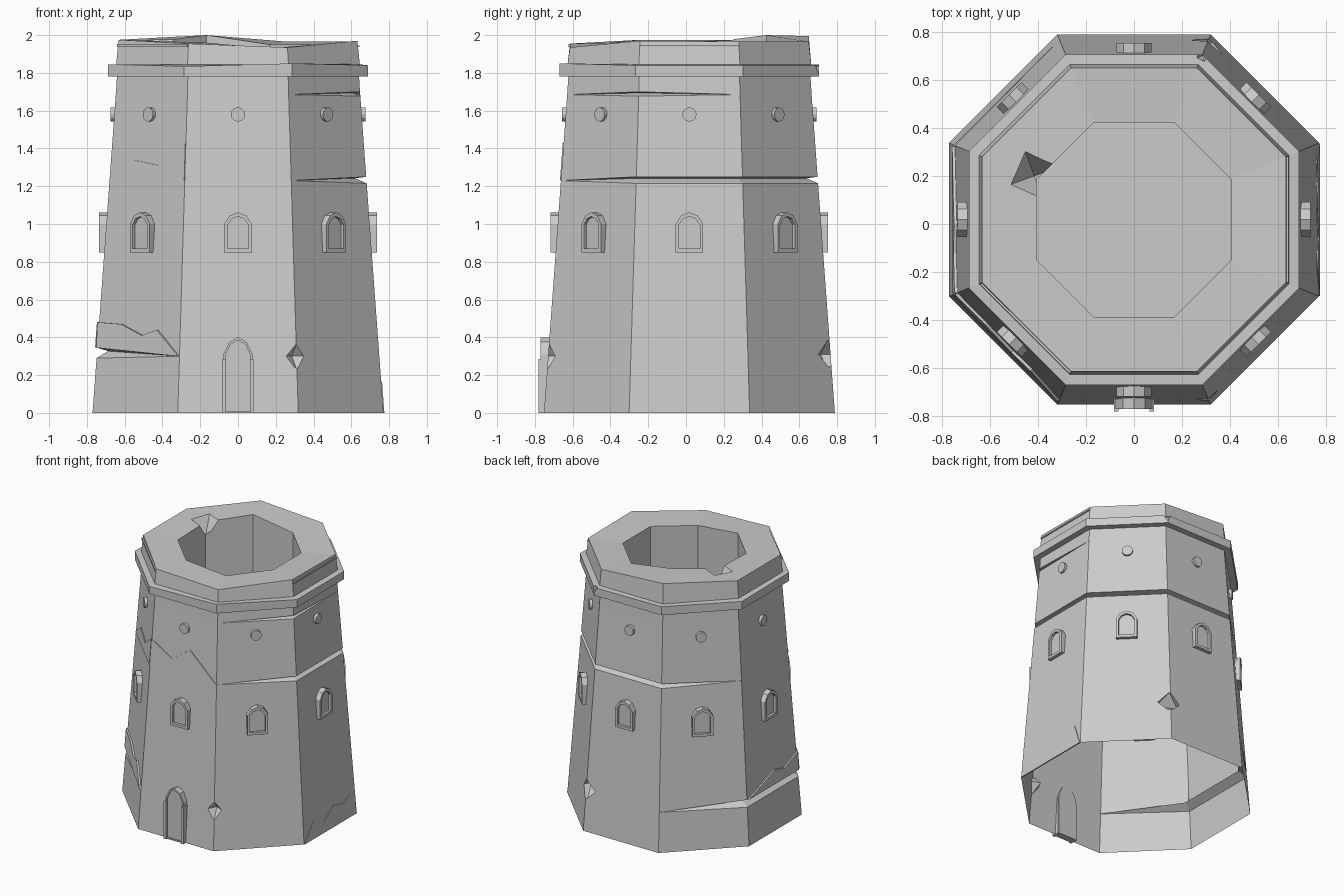
import bpy, bmesh
from math import sin, cos, tan, pi, radians

if "Cube" in bpy.data.objects:
    bpy.data.objects.remove(bpy.data.objects["Cube"])

CY = 0.018                       # tower axis offset in y
H = radians(22.5)


def wall(z):                     # tapering apothem of the wall
    return 0.77 - 0.073 * z


def loft(name, rings):
    """Skin closed rings of points, cap both ends, merge coincident points."""
    bm = bmesh.new()
    vs = [[bm.verts.new(p) for p in r] for r in rings]
    n = len(vs[0])
    for a, b in zip(vs, vs[1:]):
        for i in range(n):
            j = (i + 1) % n
            bm.faces.new((a[i], a[j], b[j], b[i]))
    bm.faces.new(vs[0][::-1])
    bm.faces.new(vs[-1])
    bmesh.ops.remove_doubles(bm, verts=bm.verts, dist=1e-4)
    bmesh.ops.recalc_face_normals(bm, faces=bm.faces)
    me = bpy.data.meshes.new(name)
    bm.to_mesh(me)
    bm.free()
    ob = bpy.data.objects.new(name, me)
    bpy.context.collection.objects.link(ob)
    return ob


def oct_ring(zs, aps):
    """Octagon ring, height and apothem given per corner (or one for all)."""
    zs = zs if isinstance(zs, list) else [zs] * 8
    aps = aps if isinstance(aps, list) else [aps] * 8
    return [(a / cos(H) * cos(H + i * pi / 4), CY + a / cos(H) * sin(H + i * pi / 4), z)
            for i, (z, a) in enumerate(zip(zs, aps))]


def groove(z, down, up, depth, w):
    """Three rings forming a V groove that fades where the corner weight is 0."""
    lo, hi = [z - down * k for k in w], [z + up * k for k in w]
    return [oct_ring(lo, [wall(q) for q in lo]),
            oct_ring([z + up * .6 * k for k in w], [wall(z) - depth * k for k in w]),
            oct_ring(hi, [wall(q) for q in hi])]


def relief(name, face, layers):
    """Loft outlines (u, z) at distances d from the axis on one side of the tower.
    A distance may be a function of z."""
    t = face * pi / 4
    rings = []
    for pts, d in layers:
        ring = []
        for u, z in pts:
            r = d(z) if callable(d) else d
            ring.append((r * cos(t) - u * sin(t), CY + r * sin(t) + u * cos(t), z))
        rings.append(ring)
    return loft(name, rings)


def arch(hw, z0, zs, zt):
    return [(-hw, z0), (hw, z0), (hw, zs), (hw * .6, zs + (zt - zs) * .72), (0, zt),
            (-hw * .6, zs + (zt - zs) * .72), (-hw, zs)]


def rect(u0, u1, z0, z1):
    return [(u0, z0), (u1, z0), (u1, z1), (u0, z1)]


# Tower body: grooved wall, ledge, uneven parapet and sunken roof
top = [1.965, 1.965, 1.995, 1.975, 1.975, 1.955, 1.935, 1.97]
inner = [1.95, 1.95, 2.0, 1.97, 1.96, 1.96, 1.93, 1.95]
rings = [oct_ring(0, wall(0))]
rings += groove(0.30, .01, .045, .06, [0, 0, 0, 1, 1, 0, 0, 0])
rings += groove(1.23, .015, .02, .06, [1, 1, 1, 0, 0, 0, 0, 1])
rings += groove(1.685, .008, .015, .04, [0, 0, 0, 0, 0, 0, 0, 1])
rings += [oct_ring(1.78, .641), oct_ring(1.78, .687),
          oct_ring([1.84, 1.84, 1.845, 1.84, 1.845, 1.835, 1.85, 1.84], .687),
          oct_ring(1.845, .645), oct_ring(top, .632),
          oct_ring(inner, .405), oct_ring(1.5, .405)]
tower = loft("tower_body", rings)

# Chipped corners
chips = [(.31, -.73, .30, .07, .07), (.31, .75, .31, .11, .08),
         (-.415, .20, 1.99, .12, .14), (.285, .70, 1.835, .03, .04)]
for n, (x, y, z, r, h) in enumerate(chips):
    bm = bmesh.new()
    bmesh.ops.create_uvsphere(bm, u_segments=4, v_segments=2, radius=1)
    for v in bm.verts:
        a = 0.35
        px, py = v.co.x * r, v.co.y * r
        v.co = (x + px * cos(a) - py * sin(a), y + px * sin(a) + py * cos(a), z + v.co.z * h)
    me = bpy.data.meshes.new("chip_cutter")
    bm.to_mesh(me)
    bm.free()
    cut = bpy.data.objects.new("chip_cutter", me)
    bpy.context.collection.objects.link(cut)
    mod = tower.modifiers.new("chip", 'BOOLEAN')
    mod.operation, mod.solver, mod.object = 'DIFFERENCE', 'EXACT', cut
    bpy.context.view_layer.objects.active = tower
    bpy.ops.object.modifier_apply(modifier=mod.name)
    bpy.data.objects.remove(cut)

# Open the underside
bm = bmesh.new()
bm.from_mesh(tower.data)
bmesh.ops.delete(bm, geom=[f for f in bm.faces if all(v.co.z < 1e-4 for v in f.verts)],
                 context='FACES_ONLY')
bm.to_mesh(tower.data)
bm.free()

# Arched windows and round studs on every side
disc = [(.038 * cos(k * pi / 6), 1.58 + .038 * sin(k * pi / 6)) for k in range(12)]
for f in range(8):
    out, inn = arch(.073, .85, 1.0, 1.062), arch(.055, .87, .995, 1.04)
    relief("window", f, [(out, .69), (out, .735), (inn, .735), (inn, .716)])
    relief("round_stud", f, [(disc, .645), (disc, .674)])

# Door on the front side (face 6)
out, inn = arch(.077, 0, .31, .40), arch(.066, .01, .305, .385)
relief("door", 6, [(out, .735), (out, .787), (inn, .787), (inn, .778)])
for s in (-1, 1):
    r = rect(*sorted((s * .064, s * .083)), 0, .285)
    relief("door_jamb", 6, [(r, .74), (r, .798)])

# Broken plaster slabs with jagged edges
slabs = [
    (5, .005, [(-.28, 1.23), (.282, 1.23), (.276, 1.43), (.08, 1.31), (-.11, 1.34)]),
    (6, .005, [(-.282, 1.23), (.282, 1.23), (.05, 1.43), (-.10, 1.33), (-.276, 1.43)]),
    (5, .012, [(-.305, .345), (.31, .30), (.14, .44), (.03, .41), (-.13, .47), (-.305, .48)]),
    (4, .012, [(-.305, .345), (.305, .345), (.305, .48), (.14, .42), (.02, .45), (-.12, .40)]),
    (0, .005, [(-.317, 0), (.317, 0), (.25, .165), (.16, .13), (.05, .16), (-.07, .08),
               (-.2, .13)]),
]
for f, d, pts in slabs:
    relief("plaster_slab", f, [(pts, lambda z: wall(z) - .004),
                               (pts, lambda z, d=d: wall(z) + d)])

# Thin cracked strips on the parapet
for f, z1 in ((5, 1.953), (0, 1.946)):
    r = rect(-.262, .262, 1.936, z1)
    relief("parapet_strip", f, [(r, .625), (r, .643)])
